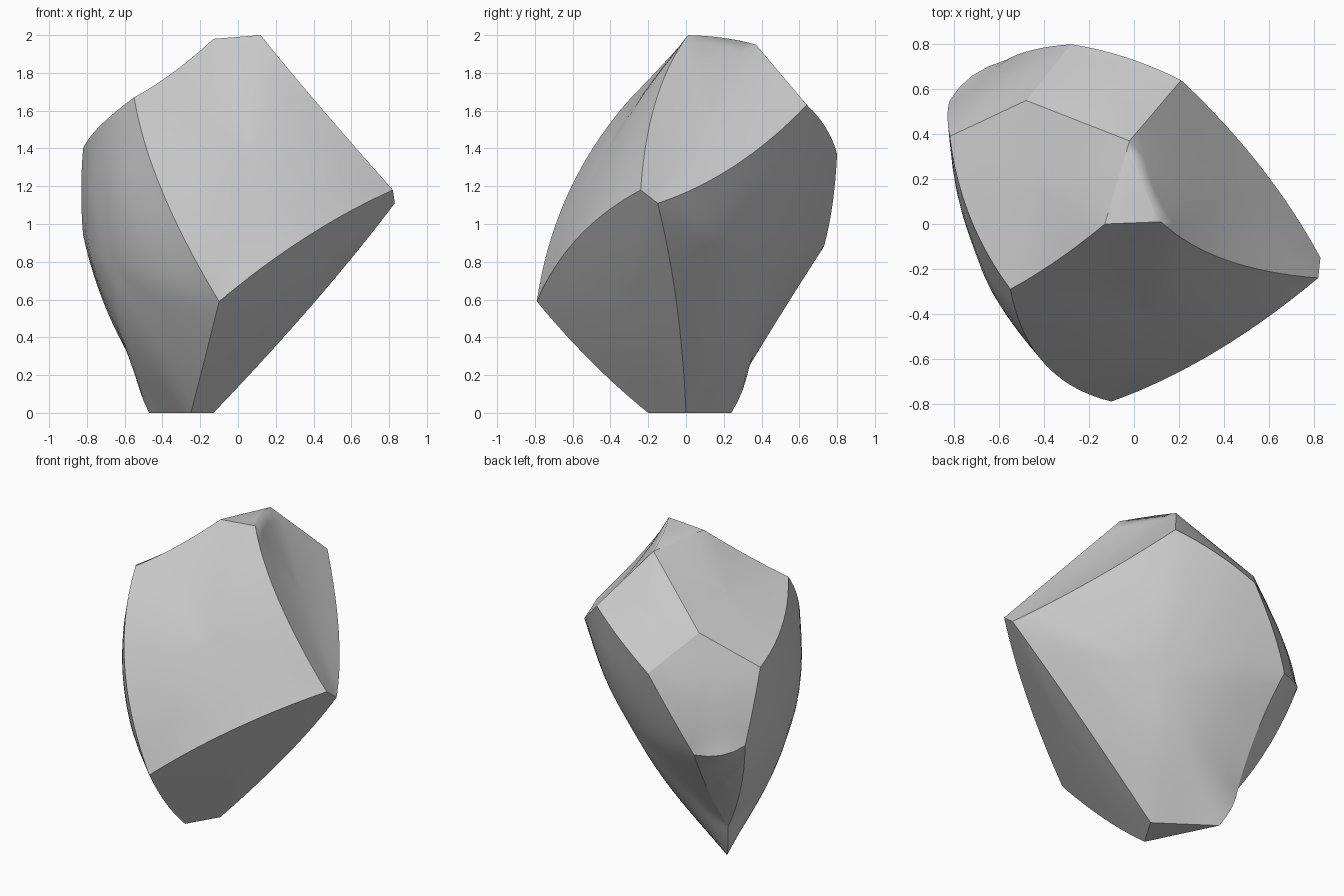
import bpy
import bmesh
from mathutils import Vector

default_cube = bpy.data.objects.get("Cube")
if default_cube:
    bpy.data.objects.remove(default_cube, do_unlink=True)

# Corners of the boulder, where its chipped facets meet
CORNERS = {
    "a": (-.55, -.29, 1.67), "b": (-.13, 0, 1.98), "c": (.12, .01, 2),
    "d": (.82, -.24, 1.18), "r": (.83, -.15, 1.11), "e": (-.1, -.79, .59),
    "f": (-.02, .37, 1.95), "g": (.21, .64, 1.63), "h": (-.48, .55, 1.6),
    "i": (-.82, .39, 1.4), "j": (-.28, .8, 1.37), "k": (-.57, .73, .88),
    "l": (-.82, .55, .94), "n": (-.54, .33, .24), "m": (-.47, .24, 0),
    "p": (-.25, -.2, 0), "q": (-.13, 0, 0),
}

# Points that the curved ridges pass through half way along
BENDS = {
    "ae": (-.4, -.62, 1.17), "ab": (-.34, -.16, 1.805), "cd": (.41, -.16, 1.65),
    "de": (.36, -.57, .93), "gr": (.56, .26, 1.31), "qr": (.4, -.05, .58),
    "ep": (-.18, -.5, .27), "ai": (-.73, .03, 1.52), "gj": (-.03, .74, 1.51),
    "jk": (-.45, .775, 1.1), "kn": (-.53, .52, .55), "ln": (-.71, .44, .58),
    "il": (-.83, .48, 1.17), "mn": (-.52, .3, .12), "cf": (.03, .2, 1.985),
    "kl": (-.72, .66, .89),
}

# Facets as loops of corners, each with the height of its swell
FACETS = {
    "abcde": .05, "cdrgf": -.02, "abfhi": 0, "bcf": 0, "fgjh": .01,
    "hjkli": .02, "ailnmpe": .18, "edrqp": .02, "rgjknmq": .14,
    "kln": 0, "pqm": 0,
}
SPACING = .07
RINGS = 8
CENTRE = Vector((0, 0, 1))

bm = bmesh.new()
corner_verts = {name: bm.verts.new(co) for name, co in CORNERS.items()}
ridges = {}


def ridge(start, end):
    """Shared vertices along a ridge, from start up to but not including end."""
    key = "".join(sorted(start + end))
    if key not in ridges:
        first, last = (corner_verts[name] for name in key)
        middle = (first.co + last.co) / 2
        control = middle + 2 * (Vector(BENDS.get(key, middle)) - middle)
        steps = max(2, round((last.co - first.co).length / SPACING))
        inner = []
        for step in range(1, steps):
            t = step / steps
            inner.append(bm.verts.new(first.co * (1 - t) ** 2
                                      + control * 2 * t * (1 - t)
                                      + last.co * t ** 2))
        ridges[key] = [first, *inner, last]
    line = ridges[key]
    return line[:-1] if key[0] == start else line[:0:-1]


def fill_facet(loop, swell):
    """Fill a loop with concentric rings that blend the rim heights."""
    rim = []
    for start, end in zip(loop, loop[1:] + loop[0]):
        rim += ridge(start, end)
    count = len(rim)
    points = [v.co.copy() for v in rim]
    middle = sum(points, Vector()) / count
    normal = Vector()
    for index, point in enumerate(points):
        normal += (points[index - 1] - middle).cross(point - middle)
    normal.normalize()
    if normal.dot(middle - CENTRE) < 0:
        normal.negate()
    heights = [(p - middle).dot(normal) for p in points]
    flat = [p - normal * h for p, h in zip(points, heights)]
    filling = []

    def surface_vert(base, t):
        weights = [1 / ((base - p).length + 1e-4) ** 3 for p in flat]
        height = sum(w * h for w, h in zip(weights, heights)) / sum(weights)
        vert = bm.verts.new(base + normal * (height + swell * (1 - t * t)))
        filling.append(vert)
        return vert

    outer = rim
    for ring in range(RINGS - 1, 0, -1):
        t = ring / RINGS
        inner = [surface_vert(middle.lerp(p, t), t) for p in flat]
        for index in range(count):
            bm.faces.new((outer[index - 1], outer[index],
                          inner[index], inner[index - 1]))
        outer = inner
    hub = surface_vert(middle, 0)
    for index in range(count):
        bm.faces.new((outer[index - 1], outer[index], hub))
    # Even out the facet while its rim stays put
    for _ in range(14):
        bmesh.ops.smooth_vert(bm, verts=filling, factor=.5, use_axis_x=True,
                              use_axis_y=True, use_axis_z=True)


for loop, swell in FACETS.items():
    fill_facet(loop, swell)

# Smooth facets with crisp ridges; the summit blends softly into one side
bmesh.ops.recalc_face_normals(bm, faces=bm.faces)
for face in bm.faces:
    face.smooth = True
for key, line in ridges.items():
    for start, end in zip(line, line[1:]):
        bm.edges.get((start, end)).smooth = key == "cf"

mesh = bpy.data.meshes.new("boulder")
bm.to_mesh(mesh)
bm.free()
boulder = bpy.data.objects.new("boulder", mesh)
bpy.context.collection.objects.link(boulder)

# Plain grey stone
stone = bpy.data.materials.new("grey_stone")
stone.use_nodes = True
grey = (.6, .6, .6, 1)
stone.diffuse_color = grey
stone.node_tree.nodes["Principled BSDF"].inputs["Base Color"].default_value = grey
mesh.materials.append(stone)
